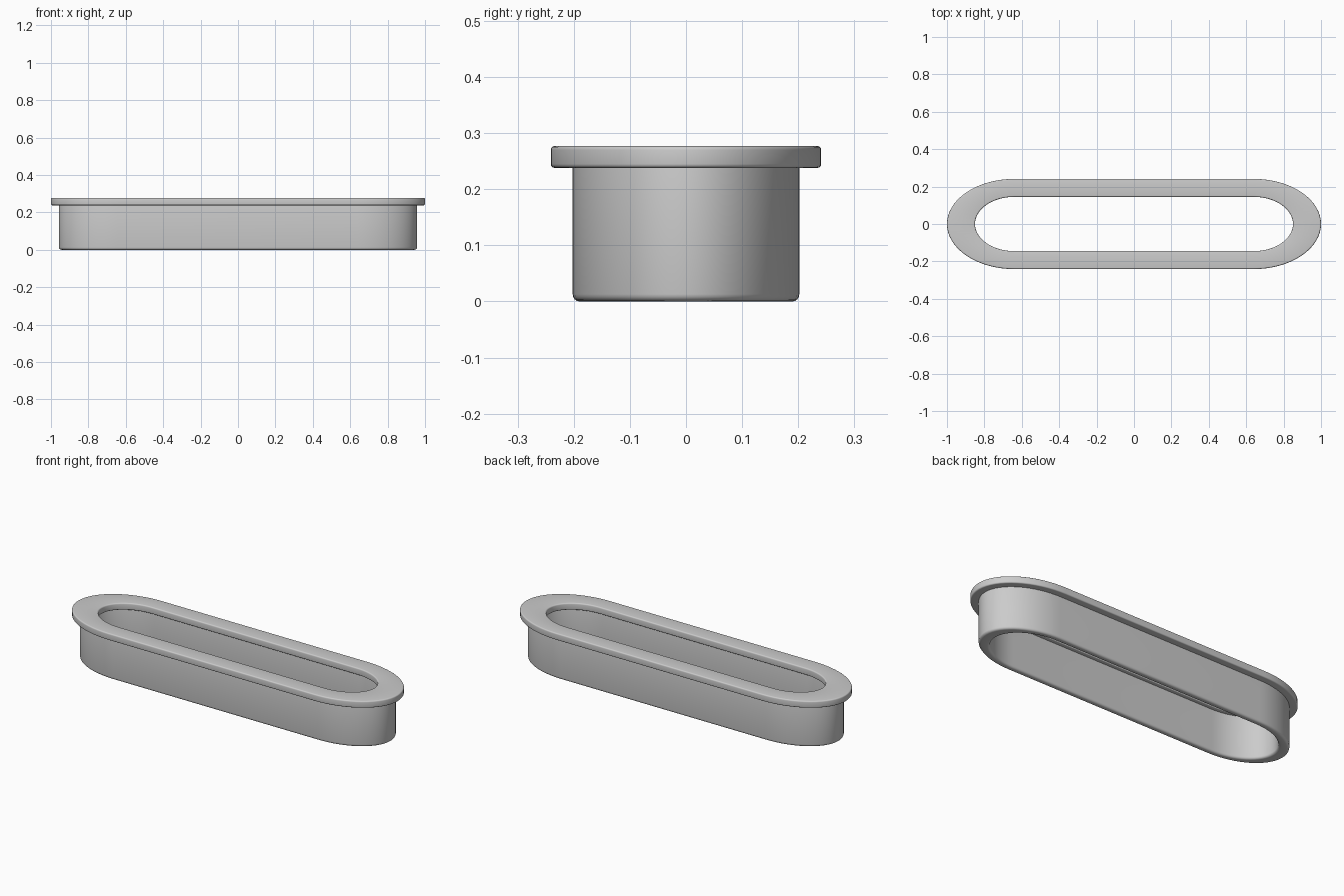
import bpy
import bmesh
from math import sin, cos, pi, radians

# Remove the default object
cube = bpy.data.objects.get("Cube")
if cube:
    bpy.data.objects.remove(cube, do_unlink=True)

STRAIGHT = 0.64   # half length of the straight sides
SEGMENTS = 32     # divisions of each rounded end

grey = bpy.data.materials.new("plain_grey")
grey.use_nodes = True
colour = (0.6, 0.6, 0.6, 1)
grey.diffuse_color = colour
grey.node_tree.nodes["Principled BSDF"].inputs["Base Color"].default_value = colour


def slot_outline(half_x, half_y):
    """Outline with straight sides and elliptical ends."""
    points = []
    for side in (1, -1):
        for i in range(SEGMENTS + 1):
            a = -pi / 2 + pi * i / SEGMENTS
            x = STRAIGHT + (half_x - STRAIGHT) * cos(a)
            points.append((side * x, side * half_y * sin(a)))
    return points


def slot_ring(name, outer, inner, bottom, top, rounding):
    """Closed ring with a rectangular section and rounded edges."""
    bm = bmesh.new()
    section = [(outer, bottom), (outer, top), (inner, top), (inner, bottom)]
    loops = [[bm.verts.new((x, y, z)) for x, y in slot_outline(*size)]
             for size, z in section]
    count = len(loops[0])
    for k in range(4):
        a, b = loops[k], loops[(k + 1) % 4]
        for i in range(count):
            j = (i + 1) % count
            bm.faces.new((a[i], a[j], b[j], b[i]))
    bmesh.ops.recalc_face_normals(bm, faces=bm.faces)
    mesh = bpy.data.meshes.new(name)
    bm.to_mesh(mesh)
    bm.free()
    mesh.materials.append(grey)
    obj = bpy.data.objects.new(name, mesh)
    bpy.context.collection.objects.link(obj)

    bpy.ops.object.select_all(action='DESELECT')
    obj.select_set(True)
    bpy.context.view_layer.objects.active = obj
    bevel = obj.modifiers.new("rounded_edges", 'BEVEL')
    bevel.width = rounding
    bevel.segments = 4
    bevel.limit_method = 'ANGLE'
    bevel.angle_limit = radians(60)
    bpy.ops.object.modifier_apply(modifier=bevel.name)
    bpy.ops.object.shade_smooth_by_angle(angle=radians(40))
    return obj


# Wall, its top tucked inside the rim
slot_ring("wall", (0.957, 0.202), (0.89, 0.168), 0.0, 0.26, 0.013)

# Rim overhanging the wall on both sides
slot_ring("rim", (1.0, 0.241), (0.85, 0.145), 0.238, 0.277, 0.007)
